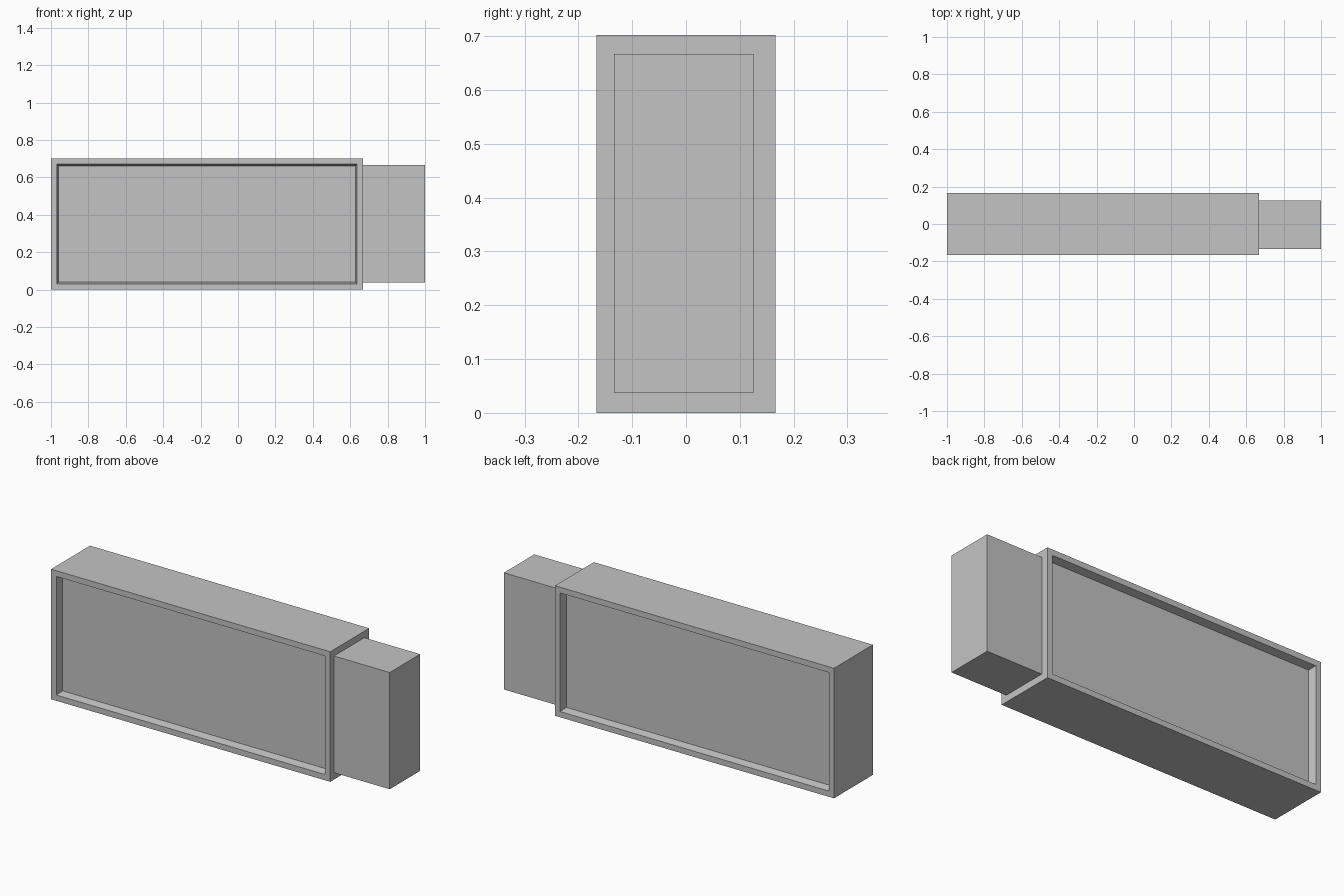
import bpy
import bmesh
from mathutils import Vector

if "Cube" in bpy.data.objects:
    bpy.data.objects.remove(bpy.data.objects["Cube"], do_unlink=True)

# Single grey material
grey = bpy.data.materials.new("plain grey")
grey.use_nodes = True
colour = (0.55, 0.55, 0.55, 1)
grey.diffuse_color = colour
grey.node_tree.nodes["Principled BSDF"].inputs["Base Color"].default_value = colour


def box_mesh(low, high):
    low, high = Vector(low), Vector(high)
    bm = bmesh.new()
    bmesh.ops.create_cube(bm, size=1)
    bmesh.ops.scale(bm, vec=high - low, verts=bm.verts)
    bmesh.ops.translate(bm, vec=(low + high) / 2, verts=bm.verts)
    return bm


def add_object(name, bm):
    mesh = bpy.data.meshes.new(name)
    bm.to_mesh(mesh)
    bm.free()
    mesh.materials.append(grey)
    obj = bpy.data.objects.new(name, mesh)
    bpy.context.collection.objects.link(obj)
    return obj


# Main body, with a shallow tapered recess in the front and the back
body = box_mesh((-1, -0.166, 0), (0.667, 0.166, 0.702))
body.normal_update()
for face in [f for f in body.faces if abs(f.normal.y) > 0.9]:
    inward = -face.normal.copy()
    bmesh.ops.inset_region(body, faces=[face], thickness=0.044)
    bmesh.ops.inset_region(body, faces=[face], thickness=0.012)
    bmesh.ops.translate(body, vec=inward * 0.042, verts=face.verts)
add_object("body", body)

# Narrower end block
add_object("end_block", box_mesh((0.667, -0.134, 0.037), (1, 0.125, 0.667)))
